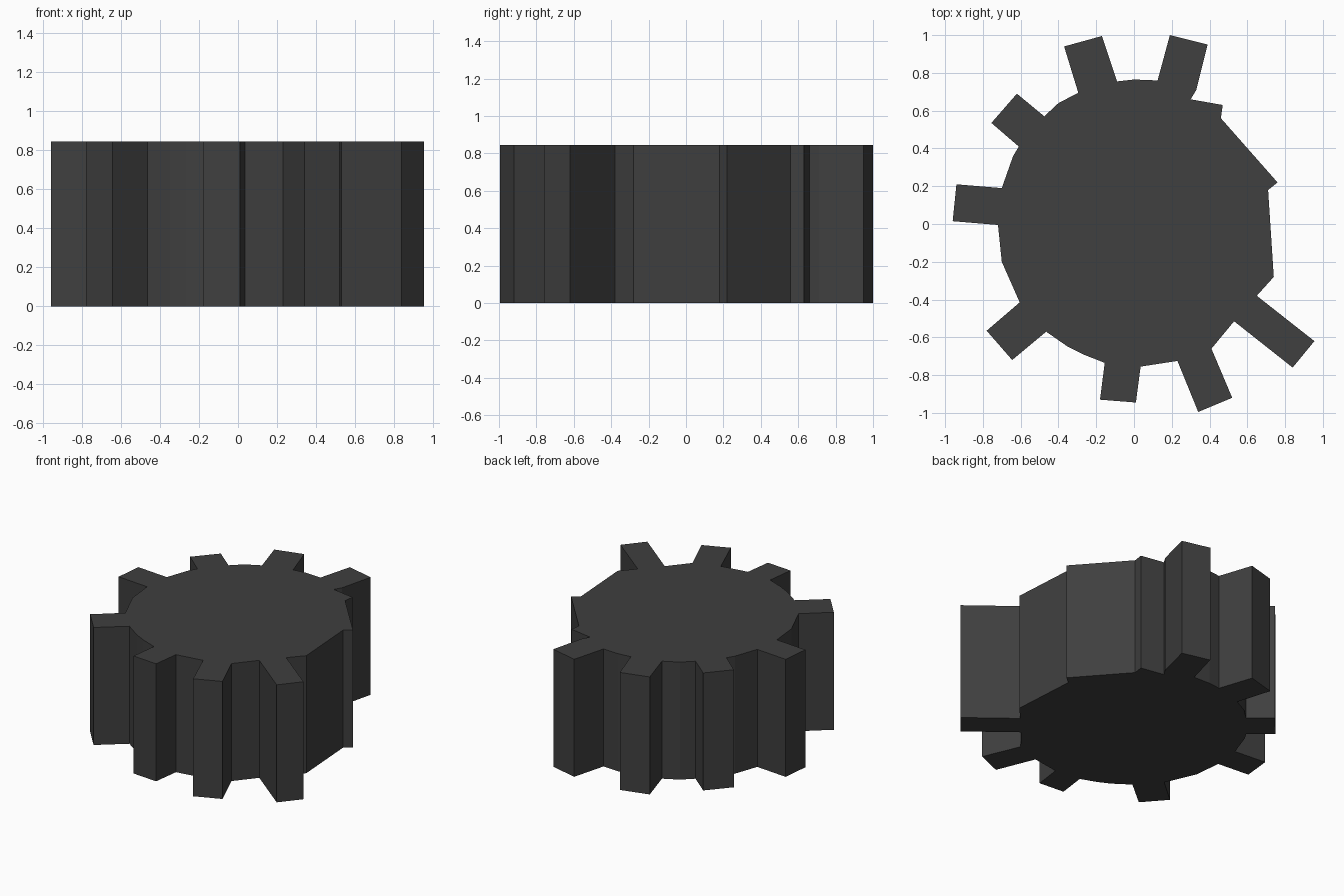
import bpy, bmesh

if "Cube" in bpy.data.objects:
    bpy.data.objects.remove(bpy.data.objects["Cube"])

HEIGHT = 0.845

# Uneven hub rim between teeth, counter-clockwise; each entry is (rim points, tooth corners)
SECTIONS = [
    ([(0.74, -0.28), (0.71, 0.18), (0.76, 0.22), (0.46, 0.56), (0.47, 0.63), (0.30, 0.66)],
     [(0.33, 0.71), (0.39, 0.95), (0.19, 1.0), (0.125, 0.76)]),
    ([(0.0, 0.765)],
     [(-0.09, 0.755), (-0.17, 0.995), (-0.37, 0.94), (-0.295, 0.695)]),
    ([(-0.40, 0.64)],
     [(-0.475, 0.57), (-0.62, 0.69), (-0.755, 0.535), (-0.61, 0.41)]),
    ([(-0.64, 0.36)],
     [(-0.70, 0.19), (-0.94, 0.21), (-0.96, 0.015), (-0.72, -0.005)]),
    ([(-0.70, -0.20)],
     [(-0.605, -0.415), (-0.78, -0.565), (-0.645, -0.72), (-0.465, -0.57)]),
    ([(-0.35, -0.65), (-0.27, -0.69)],
     [(-0.155, -0.735), (-0.18, -0.93), (0.01, -0.945), (0.035, -0.755)]),
    ([],
     [(0.23, -0.725), (0.34, -0.995), (0.52, -0.92), (0.41, -0.66)]),
    ([],
     [(0.53, -0.515), (0.84, -0.76), (0.955, -0.62), (0.65, -0.38)]),
]


def extrude_outline(name, points, height):
    bm = bmesh.new()
    face = bm.faces.new([bm.verts.new((x, y, 0)) for x, y in points])
    top = bmesh.ops.extrude_face_region(bm, geom=[face], use_keep_orig=True)["geom"]
    bmesh.ops.translate(bm, vec=(0, 0, height),
                        verts=[g for g in top if isinstance(g, bmesh.types.BMVert)])
    # split the concave caps into clean triangles
    bmesh.ops.triangulate(bm, faces=[f for f in bm.faces if len(f.verts) > 4])
    bmesh.ops.recalc_face_normals(bm, faces=bm.faces)
    mesh = bpy.data.meshes.new(name)
    bm.to_mesh(mesh)
    bm.free()
    obj = bpy.data.objects.new(name, mesh)
    bpy.context.collection.objects.link(obj)
    return obj


# Toothed wheel: hub and teeth in one closed prism
outline = [p for rim, tooth in SECTIONS for p in rim + tooth]
wheel = extrude_outline("toothed_wheel", outline, HEIGHT)

# Dark finish
mat = bpy.data.materials.new("dark_grey")
mat.diffuse_color = (0.05, 0.05, 0.05, 1)
mat.use_nodes = True
mat.node_tree.nodes["Principled BSDF"].inputs["Base Color"].default_value = mat.diffuse_color
wheel.data.materials.append(mat)
